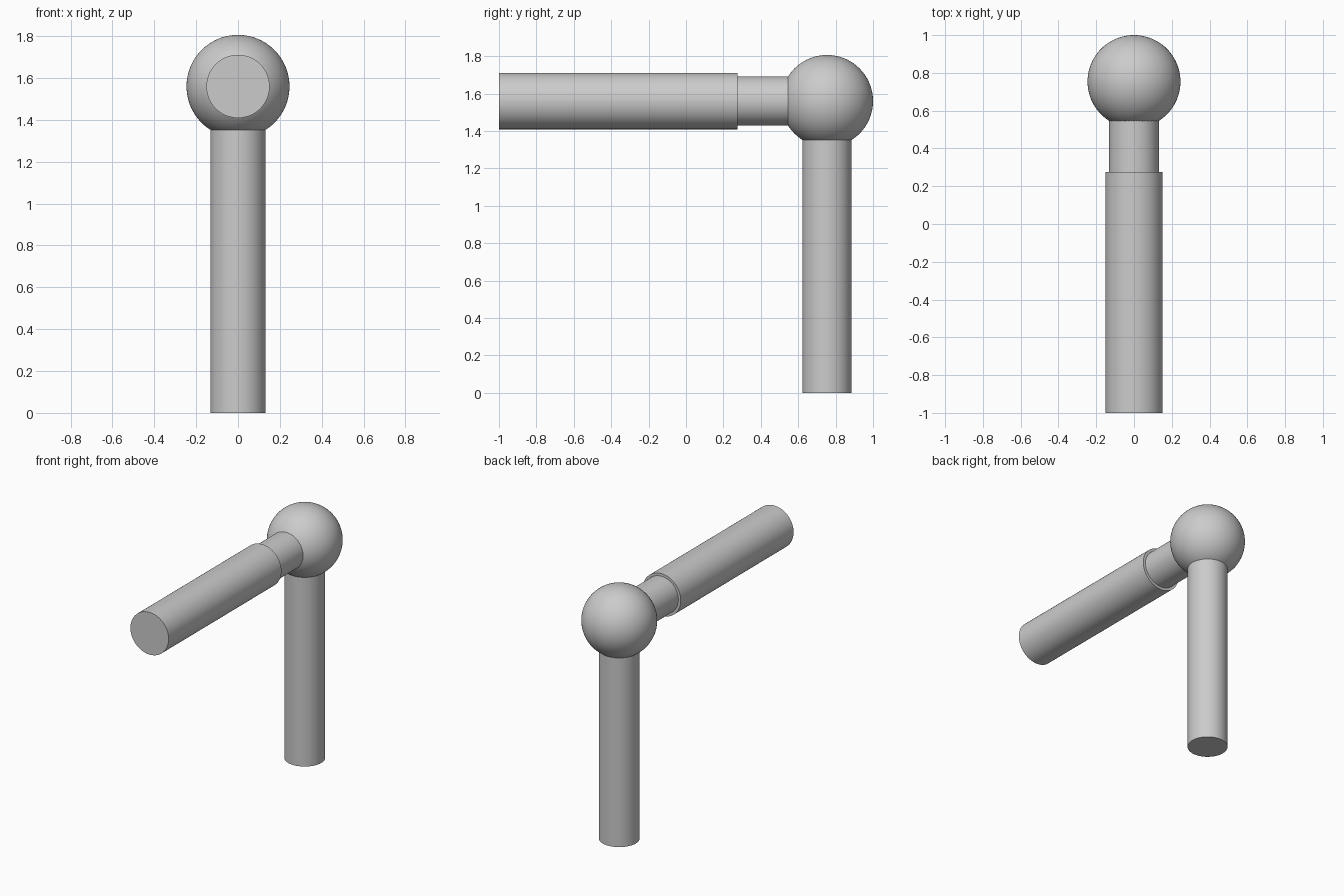
import bpy
import math

cube = bpy.data.objects.get("Cube")
if cube:
    bpy.data.objects.remove(cube, do_unlink=True)

# One plain grey for every part
GREY = (0.6, 0.6, 0.6, 1)
grey = bpy.data.materials.new("plain grey")
grey.use_nodes = True
grey.diffuse_color = GREY
grey.node_tree.nodes["Principled BSDF"].inputs["Base Color"].default_value = GREY

BALL_Y, BALL_Z, BALL_R = 0.754, 1.56, 0.246


def finish(name):
    obj = bpy.context.object
    obj.name = name
    obj.data.materials.append(grey)
    bpy.ops.object.shade_smooth_by_angle(angle=math.radians(35))
    return obj


def rod(name, radius, length, centre, tilt=0):
    bpy.ops.mesh.primitive_cylinder_add(
        vertices=96, radius=radius, depth=length,
        location=centre, rotation=(tilt, 0, 0))
    return finish(name)


def arm_rod(name, radius, front, back):
    # Horizontal rod between two depths at ball height
    return rod(name, radius, back - front,
               (0, (front + back) / 2, BALL_Z), math.pi / 2)


# Ball joint
bpy.ops.mesh.primitive_uv_sphere_add(
    segments=96, ring_count=48, radius=BALL_R, location=(0, BALL_Y, BALL_Z))
finish("ball_joint")

# Upright post, ending inside the ball
post_top = BALL_Z - 0.15
rod("upright_post", 0.132, post_top, (0, BALL_Y, post_top / 2))

# Stepped arm reaching forward: thick sleeve, then narrower neck
arm_rod("arm_sleeve", 0.151, -1, 0.275)
arm_rod("arm_neck", 0.132, 0.27, BALL_Y - 0.15)
